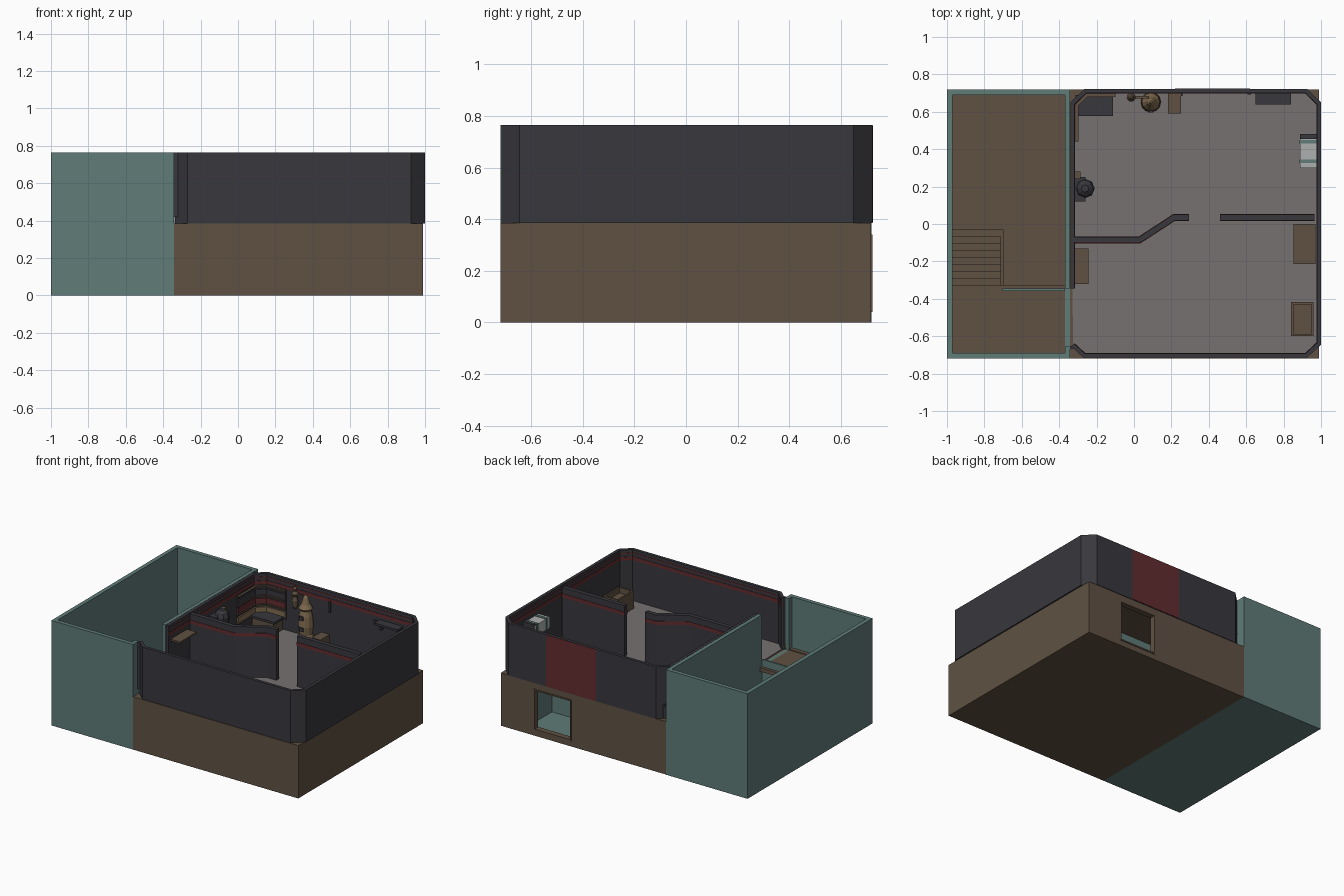
import bpy, bmesh, math
from mathutils import Vector

if "Cube" in bpy.data.objects:
    bpy.data.objects.remove(bpy.data.objects["Cube"])


def material(name, r, g, b):
    m = bpy.data.materials.new(name)
    m.diffuse_color = (r, g, b, 1)
    m.use_nodes = True
    m.node_tree.nodes["Principled BSDF"].inputs["Base Color"].default_value = m.diffuse_color
    return m


TEAL = material("muted teal", 0.115, 0.20, 0.186)
BROWN = material("earth brown", 0.117, 0.083, 0.056)
DARK = material("charcoal", 0.040, 0.039, 0.047)
GREY = material("floor grey", 0.18, 0.165, 0.16)
RED = material("dark red", 0.125, 0.026, 0.028)
TAN = material("tan", 0.22, 0.15, 0.08)
PALE = material("pale grey", 0.42, 0.43, 0.43)


def finish(name, bm, mat):
    bmesh.ops.recalc_face_normals(bm, faces=bm.faces)
    me = bpy.data.meshes.new(name)
    bm.to_mesh(me)
    bm.free()
    ob = bpy.data.objects.new(name, me)
    bpy.context.collection.objects.link(ob)
    me.materials.append(mat)
    return ob


def box(name, x0, x1, y0, y1, z0, z1, mat):
    bm = bmesh.new()
    bmesh.ops.create_cube(bm, size=1)
    for v in bm.verts:
        v.co = ((x0 + x1) / 2 + v.co.x * (x1 - x0), (y0 + y1) / 2 + v.co.y * (y1 - y0),
                (z0 + z1) / 2 + v.co.z * (z1 - z0))
    return finish(name, bm, mat)


def strip(name, pts, a, b, z0, z1, mat):
    """Mitred wall along an open path, between offsets a and b to its left."""
    p = [Vector(q) for q in pts]
    dirs = [(p[i + 1] - p[i]).normalized() for i in range(len(p) - 1)]
    nrm = [Vector((-d.y, d.x)) for d in dirs]
    bm = bmesh.new()
    rows = []
    for i, q in enumerate(p):
        n0, n1 = nrm[max(i - 1, 0)], nrm[min(i, len(nrm) - 1)]
        m = (n0 + n1) / (1 + n0.dot(n1))
        rows.append([bm.verts.new((*(q + m * o), z)) for o, z in ((a, z0), (b, z0), (b, z1), (a, z1))])
    for r, s in zip(rows, rows[1:]):
        for k in range(4):
            bm.faces.new((r[k], r[(k + 1) % 4], s[(k + 1) % 4], s[k]))
    bm.faces.new(rows[0])
    bm.faces.new(rows[-1])
    return finish(name, bm, mat)


def lathe(name, x, y, profile, mat, n=12):
    bm = bmesh.new()
    rings = [[bm.verts.new((x + r * math.cos(t * math.tau / n), y + r * math.sin(t * math.tau / n), z))
              for t in range(n)] for r, z in profile]
    for r, s in zip(rings, rings[1:]):
        for k in range(n):
            bm.faces.new((r[k], r[(k + 1) % n], s[(k + 1) % n], s[k]))
    bm.faces.new(rings[0])
    bm.faces.new(rings[-1])
    return finish(name, bm, mat)


def cut(ob, *dims):
    c = box("cutter", *dims, ob.data.materials[0])
    c.hide_render = True
    mod = ob.modifiers.new("cut", "BOOLEAN")
    mod.operation, mod.solver, mod.object = "DIFFERENCE", "EXACT", c
    bpy.context.view_layer.objects.active = ob
    bpy.ops.object.modifier_apply(modifier=mod.name)
    bpy.data.objects.remove(c)


# Stair hall: open teal shell with an upper doorway and a corridor mouth
hall = box("stair_hall", -1, -0.342, -0.72, 0.72, 0, 0.765, TEAL)
cut(hall, -0.97, -0.37, -0.69, 0.69, 0.015, 1)
cut(hall, -0.5, -0.2, -0.655, -0.345, 0.388, 1)
cut(hall, -0.5, -0.2, 0.40, 0.68, 0.03, 0.34)
box("hall_floor", -0.97, -0.37, -0.35, 0.69, 0.012, 0.025, BROWN)
box("landing", -0.97, -0.37, -0.69, -0.325, 0.36, 0.388, BROWN)
box("landing_skirting", -0.97, -0.37, -0.69, -0.66, 0.388, 0.394, BROWN)
box("landing_rail", -0.705, -0.37, -0.358, -0.346, 0.025, 0.44, TEAL)
for i in range(8):
    y = -0.03 - i * 0.037
    box("stair_step", -0.97, -0.71, y - 0.037, y, 0.025, 0.07 + i * 0.042, BROWN)
box("stair_side", -0.71, -0.698, -0.325, -0.03, 0.025, 0.07, BROWN)

# Lower storey with a teal corridor leading to the rear exit
base = box("lower_storey", -0.342, 0.99, -0.72, 0.718, 0, 0.385, BROWN)
cut(base, -0.5, 0.80, 0.40, 0.68, 0.03, 0.34)
cut(base, 0.43, 0.715, 0.60, 0.80, 0.05, 0.33)
base.data.materials.append(TEAL)
for f in base.data.polygons:
    c = f.center
    if 0.02 < c.z < 0.339 and 0.39 < c.y < 0.685 and c.x < 0.81 and f.normal.z > -0.5:
        f.material_index = 1
for x0, x1, z0, z1 in ((0.42, 0.43, 0.04, 0.34), (0.715, 0.725, 0.04, 0.34),
                       (0.43, 0.715, 0.04, 0.05), (0.43, 0.715, 0.33, 0.34)):
    box("exit_frame", x0, x1, 0.70, 0.722, z0, z1, BROWN)

# Upper storey: chamfered outer wall, floor and red stripe
outer = [(-0.335, -0.655), (-0.27, -0.715), (0.925, -0.715), (1.0, -0.645), (1.0, 0.65),
         (0.925, 0.722), (-0.265, 0.722), (-0.34, 0.65), (-0.34, -0.345)]
strip("outer_wall", outer, 0, 0.022, 0.385, 0.765, DARK)
strip("wall_stripe", outer, 0.0215, 0.025, 0.69, 0.715, RED)
strip("wall_stripe_thin", outer, 0.0215, 0.024, 0.735, 0.743, RED)
bm = bmesh.new()
inner = [(x * 0.985 + 0.005, y * 0.985) for x, y in outer]
bottom = bm.faces.new([bm.verts.new((x, y, 0.384)) for x, y in inner])
top = bmesh.ops.extrude_face_region(bm, geom=[bottom])["geom"]
bmesh.ops.translate(bm, verts=[v for v in top if isinstance(v, bmesh.types.BMVert)], vec=(0, 0, 0.008))
finish("upper_floor", bm, GREY)
box("rear_panel", 0.22, 0.62, 0.718, 0.7245, 0.387, 0.763, RED)
box("door_jamb", -0.345, -0.318, -0.668, -0.652, 0.42, 0.765, DARK)

# Partition with a doorway gap
for path in ([(-0.32, -0.085), (0.03, -0.085), (0.215, 0.035), (0.295, 0.035)],
             [(0.46, 0.035), (0.965, 0.035)]):
    strip("partition", path, -0.015, 0.015, 0.39, 0.76, DARK)
    for s in (-1, 1):
        strip("partition_stripe", path, s * 0.0145, s * 0.018, 0.69, 0.715, RED)

# Corner shelving and desk
corner = [(-0.10, 0.70), (-0.258, 0.70), (-0.318, 0.64), (-0.318, 0.44)]
strip("shelf_back", corner, 0, 0.005, 0.47, 0.69, DARK)
for i in range(4):
    strip("shelf_board", corner, 0, 0.020, 0.48 + i * 0.065, 0.488 + i * 0.065, BROWN)
for i, m in enumerate((TAN, RED, DARK)):
    strip("shelf_books", corner, 0, 0.015, 0.489 + i * 0.065, 0.528 + i * 0.065, m)
box("desk_body", -0.30, -0.125, 0.59, 0.69, 0.39, 0.475, BROWN)
box("desk_top", -0.312, -0.112, 0.578, 0.69, 0.475, 0.492, DARK)

# Turned stand, hanging figure and bench along the rear wall
lathe("stand", 0.09, 0.652, [(0.05, 0.39), (0.054, 0.42), (0.045, 0.44), (0.052, 0.50), (0.046, 0.57),
                             (0.036, 0.61), (0.048, 0.625), (0.03, 0.655), (0.018, 0.70), (0.006, 0.72)], TAN)
for z in (0.47, 0.55):
    box("stand_plate", 0.075, 0.105, 0.597, 0.605, z, z + 0.03, DARK)
lathe("hanging_figure", -0.015, 0.678, [(0.008, 0.58), (0.018, 0.60), (0.022, 0.64), (0.014, 0.67),
                                        (0.024, 0.69), (0.010, 0.71), (0.016, 0.725), (0.006, 0.742)], BROWN)
box("figure_arm", 0.0, 0.08, 0.672, 0.684, 0.68, 0.692, BROWN)
box("bench", 0.182, 0.25, 0.592, 0.698, 0.392, 0.455, BROWN)
box("wall_hook", 0.25, 0.26, 0.685, 0.702, 0.62, 0.70, DARK)
box("rear_wall_shelf", 0.65, 0.84, 0.638, 0.702, 0.655, 0.67, DARK)
for x in (0.67, 0.81):
    box("shelf_bracket", x, x + 0.012, 0.67, 0.702, 0.61, 0.655, DARK)
box("wall_knob", 0.608, 0.625, 0.692, 0.702, 0.64, 0.66, DARK)

# Left wall device and plank shelf
lathe("wall_device", -0.262, 0.19, [(0.03, 0.59), (0.048, 0.61), (0.052, 0.65), (0.04, 0.68), (0.02, 0.695)], DARK, 8)
box("device_mount", -0.32, -0.26, 0.12, 0.25, 0.60, 0.66, DARK)
box("device_knob", -0.315, -0.285, 0.24, 0.28, 0.64, 0.67, BROWN)
box("plank_shelf", -0.32, -0.243, -0.32, -0.13, 0.645, 0.658, BROWN)

# Right wall: pale cabinet, table and open crate
box("pale_cabinet", 0.888, 0.978, 0.30, 0.475, 0.58, 0.66, PALE)
for y in (0.325, 0.43):
    box("cabinet_band", 0.884, 0.978, y, y + 0.02, 0.576, 0.665, TEAL)
box("cabinet_top", 0.888, 0.978, 0.455, 0.48, 0.58, 0.67, DARK)
box("side_table", 0.852, 0.97, -0.213, 0.0, 0.49, 0.51, BROWN)
for x in (0.86, 0.945):
    for y in (-0.20, -0.03):
        box("table_leg", x, x + 0.015, y, y + 0.015, 0.39, 0.49, BROWN)
crate = box("open_crate", 0.84, 0.96, -0.60, -0.418, 0.39, 0.52, BROWN)
cut(crate, 0.852, 0.948, -0.588, -0.43, 0.48, 0.6)
